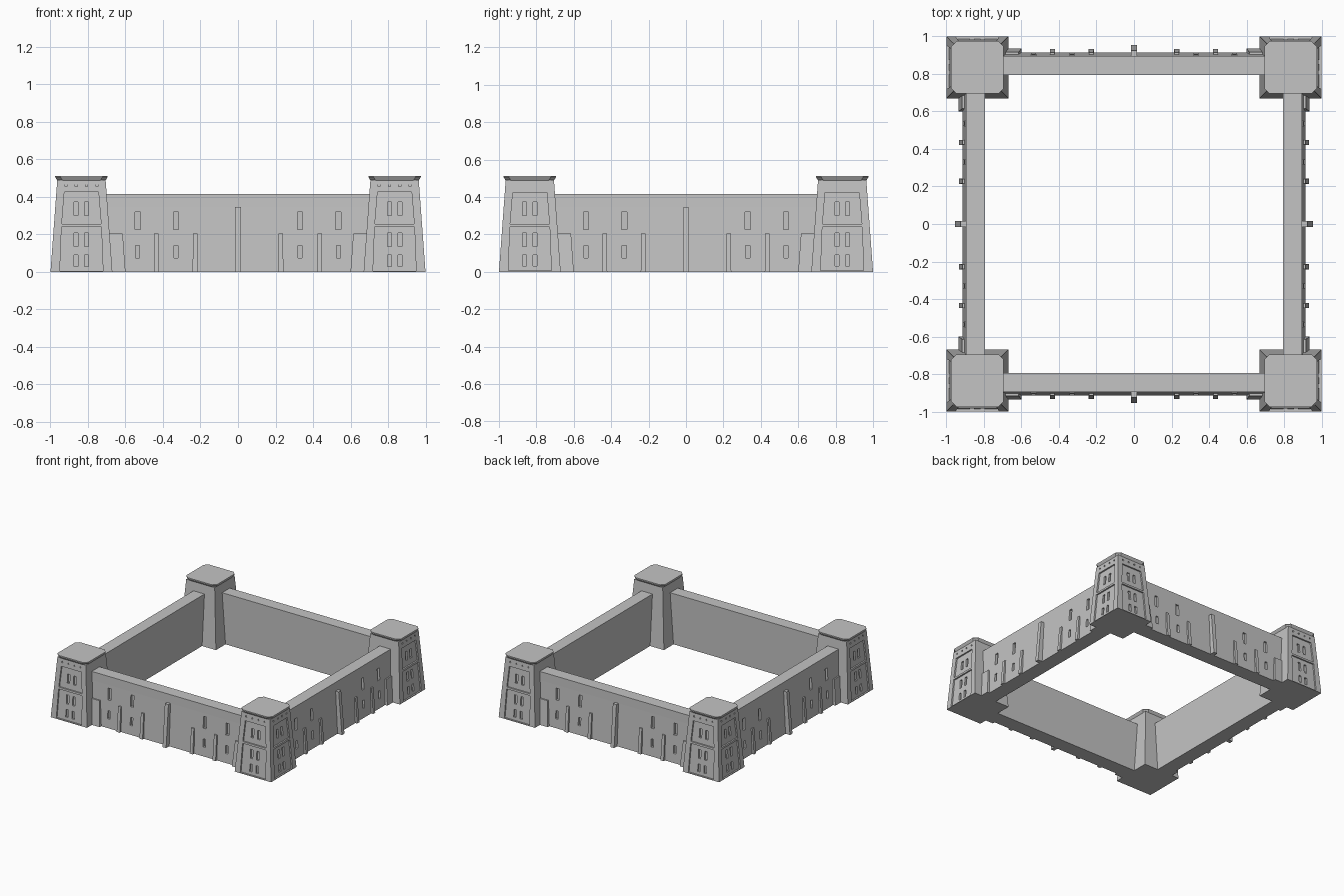
import bpy, bmesh, math

if "Cube" in bpy.data.objects:
    bpy.data.objects.remove(bpy.data.objects["Cube"])

stone = bpy.data.materials.new("grey_stone")
stone.diffuse_color = (0.55, 0.55, 0.55, 1)
stone.use_nodes = True
stone.node_tree.nodes["Principled BSDF"].inputs["Base Color"].default_value = stone.diffuse_color


def add_loft(bm, sections, chamfer=0.0, swap=False):
    """Solid through stacked rectangles (x0, x1, y0, y1, z), corners optionally cut."""
    rings = []
    for x0, x1, y0, y1, z in sections:
        c = chamfer
        if c:
            pts = [(x0 + c, y0), (x1 - c, y0), (x1, y0 + c), (x1, y1 - c),
                   (x1 - c, y1), (x0 + c, y1), (x0, y1 - c), (x0, y0 + c)]
        else:
            pts = [(x0, y0), (x1, y0), (x1, y1), (x0, y1)]
        rings.append([bm.verts.new((y, x, z) if swap else (x, y, z)) for x, y in pts])
    n = len(rings[0])
    bm.faces.new(rings[0])
    bm.faces.new(rings[-1])
    for a, b in zip(rings, rings[1:]):
        for i in range(n):
            j = (i + 1) % n
            bm.faces.new((a[i], a[j], b[j], b[i]))


def finish(name, bm):
    bmesh.ops.recalc_face_normals(bm, faces=bm.faces[:])
    me = bpy.data.meshes.new(name)
    bm.to_mesh(me)
    bm.free()
    me.materials.append(stone)
    ob = bpy.data.objects.new(name, me)
    bpy.context.collection.objects.link(ob)
    return ob


def cut(ob, bm):
    cutter = finish("cutter", bm)
    cutter.hide_render = True
    mod = ob.modifiers.new("cut", 'BOOLEAN')
    mod.operation = 'DIFFERENCE'
    mod.solver = 'EXACT'
    mod.object = cutter
    bpy.context.view_layer.objects.active = ob
    bpy.ops.object.modifier_apply(modifier=mod.name)
    bpy.data.objects.remove(cutter)


def four(ob, names):
    """Repeat a part around the square by quarter turns."""
    ob.name = names[0]
    for k in (1, 2, 3):
        c = ob.copy()
        c.name = names[k]
        c.rotation_euler.z = k * math.pi / 2
        bpy.context.collection.objects.link(c)


corners = ["front_left", "front_right", "back_right", "back_left"]
sides = ["front", "right", "back", "left"]
C = -0.835                                   # tower centre


def square(h, z):
    return (C - h, C + h, C - h, C + h, z)


def face_y(z):                               # sloping outer face of a tower
    return -1.0 + 0.0735 * z


# Tapered corner tower
bm = bmesh.new()
add_loft(bm, [square(0.165, 0), square(0.129, 0.49)])
tower = finish("tower", bm)

# Sunken panels on the two outer faces, then window slots inside them
panels, slots = bmesh.new(), bmesh.new()
for swap in (False, True):
    for z0, z1, h0, h1 in ((0.006, 0.24, 0.115, 0.106), (0.256, 0.425, 0.105, 0.091)):
        add_loft(panels, [(C - h, C + h, face_y(z) - 0.05, face_y(z) + 0.012, z)
                          for z, h in ((z0, h0), (z1, h1))], swap=swap)
    for z0, z1 in ((0.03, 0.09), (0.135, 0.207), (0.30, 0.372)):
        for dx in (-0.028, 0.028):
            add_loft(slots, [(C + dx - 0.011, C + dx + 0.011, face_y(z) - 0.05,
                              face_y(z) + 0.026, z) for z in (z0, z1)], swap=swap)
    # small holes below the cap
    for i in range(4):
        x = C + (i - 1.5) * 0.055
        add_loft(slots, [(x - 0.006, x + 0.006, face_y(z) - 0.05, face_y(z) + 0.008, z)
                         for z in (0.455, 0.467)], swap=swap)
cut(tower, panels)
cut(tower, slots)
four(tower, ["tower_" + c for c in corners])

# Flared cap with cut corners
bm = bmesh.new()
add_loft(bm, [square(0.129, 0.488), square(0.140, 0.506), square(0.140, 0.512)], chamfer=0.028)
four(finish("cap", bm), ["tower_cap_" + c for c in corners])

# Wall: sloping outside, upright parapet and inside
bm = bmesh.new()
add_loft(bm, [(-0.8, 0.8, y, -0.795, z) for y, z in
              ((-0.915, 0), (-0.897, 0.345), (-0.895, 0.415))])
wall = finish("wall", bm)
slots = bmesh.new()
for x in (-0.535, -0.33, 0.33, 0.535):
    add_loft(slots, [(x - 0.014, x + 0.014, -1, -0.882, z) for z in (0.225, 0.32)])
    add_loft(slots, [(x - 0.011, x + 0.011, -1, -0.892, z) for z in (0.075, 0.14)])
cut(wall, slots)
four(wall, ["wall_" + s for s in sides])

# Buttresses: tall centre one, short ones, wide ones beside the towers
bm = bmesh.new()
add_loft(bm, [(-0.016, 0.016, -0.955, -0.88, 0), (-0.016, 0.016, -0.925, -0.88, 0.345)])
for x in (-0.435, -0.228, 0.228, 0.435):
    add_loft(bm, [(x - 0.014, x + 0.014, -0.932, -0.88, 0),
                  (x - 0.012, x + 0.012, -0.915, -0.88, 0.205)])
for s in (-1, 1):
    a, b = sorted((s * 0.74, s * 0.60)), sorted((s * 0.74, s * 0.615))
    add_loft(bm, [(*a, -0.936, -0.88, 0), (*b, -0.916, -0.88, 0.205)])
four(finish("buttresses", bm), ["buttresses_" + s for s in sides])
